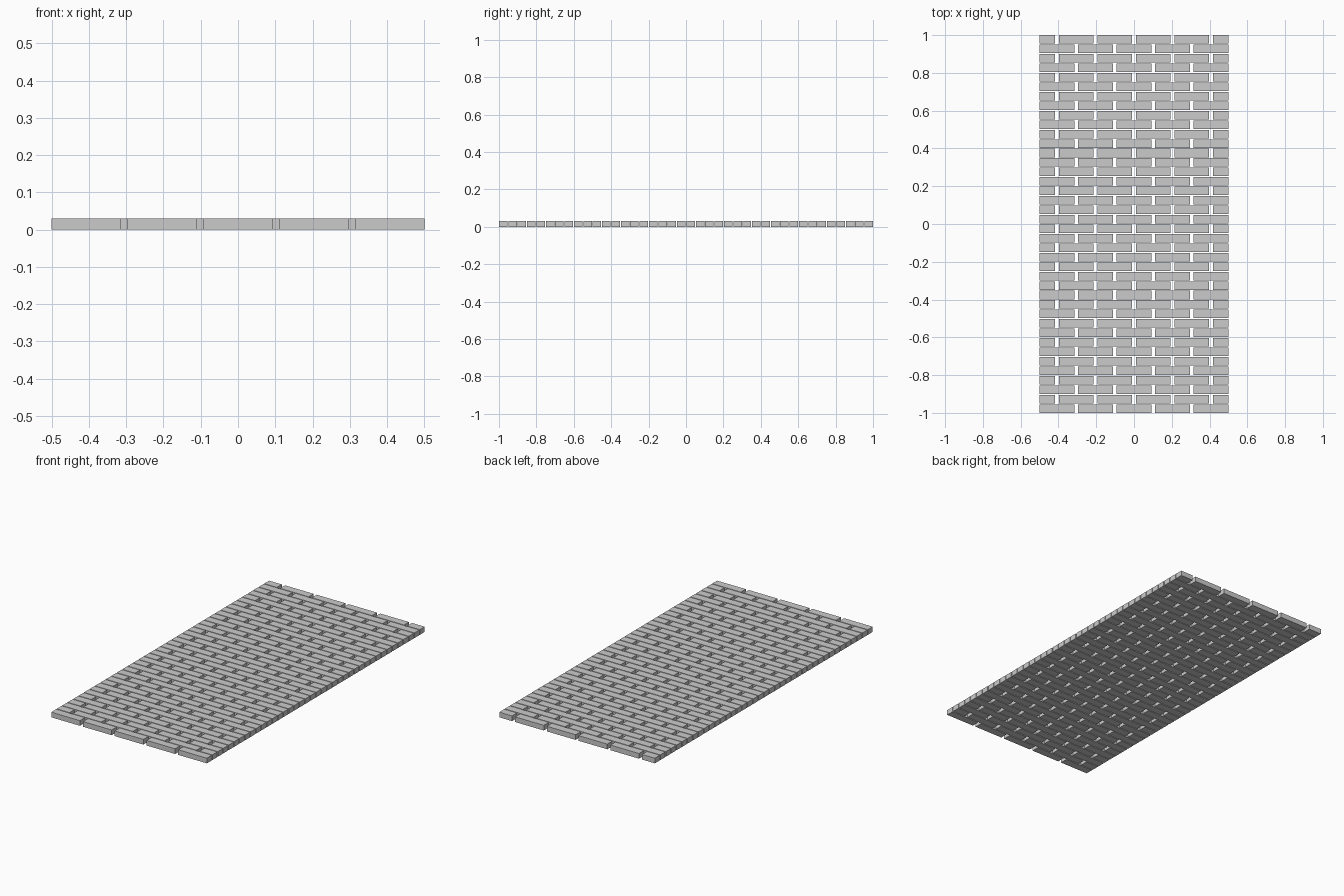
import bpy, bmesh
from mathutils import Matrix

if "Cube" in bpy.data.objects:
    bpy.data.objects.remove(bpy.data.objects["Cube"])

ROWS = 40
HEIGHT = 0.03
GAP_X = 0.02                       # gap between brick ends
GAP_Y = 0.005                      # gap between courses
LENGTH = (1 - 4 * GAP_X) / 5       # full brick length
HALF = (LENGTH - GAP_X) / 2        # end brick of staggered courses
DEPTH = (2 - (ROWS - 1) * GAP_Y) / ROWS
PITCH = DEPTH + GAP_Y


def brick_courses(name, lengths, first_row):
    """One course of bricks, repeated along y at every second row."""
    bm = bmesh.new()
    x = -0.5
    y = -1 + DEPTH / 2 + first_row * PITCH
    for length in lengths:
        m = Matrix.Translation((x + length / 2, y, HEIGHT / 2)) @ Matrix.Diagonal((length, DEPTH, HEIGHT, 1))
        bmesh.ops.create_cube(bm, size=1, matrix=m)
        x += length + GAP_X
    mesh = bpy.data.meshes.new(name)
    bm.to_mesh(mesh)
    bm.free()
    obj = bpy.data.objects.new(name, mesh)
    bpy.context.collection.objects.link(obj)
    arr = obj.modifiers.new("repeat_courses", 'ARRAY')
    arr.count = ROWS // 2
    arr.use_relative_offset = False
    arr.use_constant_offset = True
    arr.constant_offset_displace = (0, 2 * PITCH, 0)
    return obj


# Courses of five full bricks
brick_courses("full_brick_courses", [LENGTH] * 5, 0)
# Staggered courses with half bricks at both ends
brick_courses("staggered_brick_courses", [HALF] + [LENGTH] * 4 + [HALF], 1)
